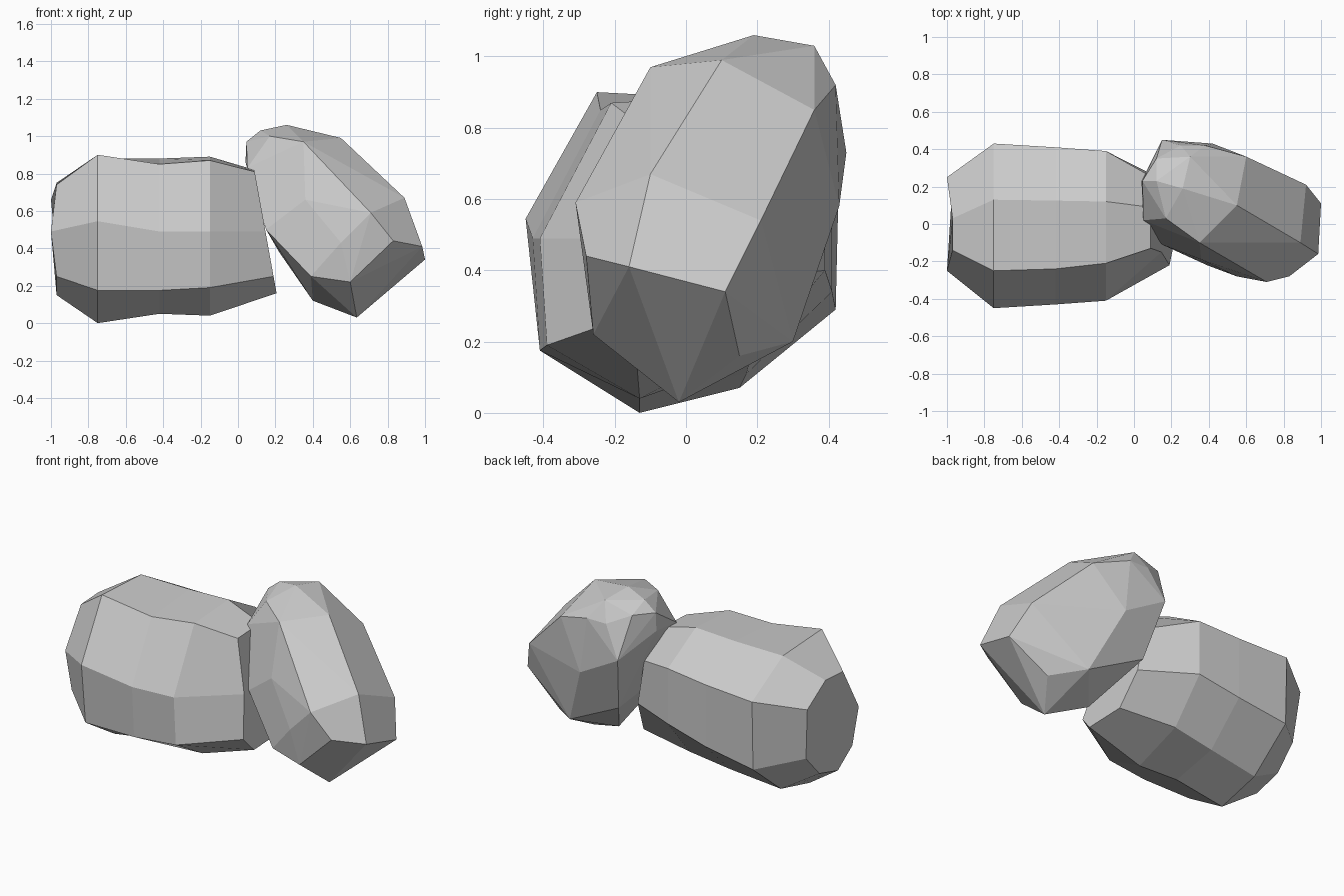
import bpy, bmesh

if "Cube" in bpy.data.objects:
    bpy.data.objects.remove(bpy.data.objects["Cube"])


def finish(bm, name):
    bmesh.ops.recalc_face_normals(bm, faces=bm.faces[:])
    mesh = bpy.data.meshes.new(name)
    bm.to_mesh(mesh)
    bm.free()
    obj = bpy.data.objects.new(name, mesh)
    bpy.context.collection.objects.link(obj)
    return obj


def loft(name, rings):
    """Skin eight-sided (y, z) sections placed along x, each with a lean."""
    bm = bmesh.new()
    loops = [[bm.verts.new((x + lean * (z - 0.5), y, z)) for y, z in section]
             for x, lean, section in rings]
    for a, b in zip(loops, loops[1:]):
        n = len(a)
        for i in range(n):
            j = (i + 1) % n
            bm.faces.new((a[i], a[j], b[j], b[i]))
    bm.faces.new(loops[0])
    bm.faces.new(loops[-1])
    return finish(bm, name)


def hull(name, corners):
    """Faceted stone wrapped around its corner points."""
    bm = bmesh.new()
    for co in corners:
        bm.verts.new(co)
    bmesh.ops.convex_hull(bm, input=bm.verts[:])
    loose = [v for v in bm.verts if not v.link_faces]
    bmesh.ops.delete(bm, geom=loose, context='VERTS')
    bmesh.ops.dissolve_limit(bm, angle_limit=0.07, verts=bm.verts[:], edges=bm.edges[:])
    return finish(bm, name)


# Long boulder lying along x
lying = loft("lying_boulder", [
    (-0.97, 0.0, [(-.14, .74), (-.25, .49), (-.23, .25), (-.09, .15),
                  (.09, .20), (.22, .34), (.25, .66), (.03, .75)]),
    (-0.75, 0.0, [(-.25, .90), (-.45, .545), (-.41, .175), (-.13, .0),
                  (.15, .07), (.42, .29), (.43, .71), (.13, .88)]),
    (-0.42, 0.0, [(-.24, .85), (-.43, .49), (-.41, .175), (-.13, .05),
                  (.17, .11), (.41, .34), (.41, .72), (.125, .88)]),
    (-0.15, 0.0, [(-.21, .87), (-.41, .49), (-.39, .19), (-.13, .04),
                  (.18, .15), (.39, .40), (.39, .74), (.12, .89)]),
    (0.145, -0.18, [(-.13, .81), (-.15, .49), (-.22, .25), (-.14, .16),
                    (.12, .17), (.23, .38), (.24, .66), (.09, .82)]),
])
# The far left corner points bulge out a little
for i in (1, 6):
    lying.data.vertices[i].co.x = -1.0

# Tilted boulder leaning against it
hull("leaning_boulder", [
    # upper end
    (.26, .19, 1.06), (.12, .23, 1.03), (.30, .36, 1.03), (.12, .35, .98),
    (.045, .23, .97), (.17, .03, 1.0), (.05, .02, .83), (.04, .23, .86),
    (.25, .42, .92), (.38, .42, .92), (.15, .45, .73),
    # front and upper slope
    (.55, .10, .99), (.35, -.10, .97), (.89, -.10, .67), (.71, -.31, .59),
    (.36, -.19, .66), (.15, -.11, .50), (.55, -.28, .43), (.83, -.28, .44),
    # back
    (.42, .43, .58), (.60, .36, .85), (.92, .21, .54), (.22, .34, .38),
    # lower end
    (.985, -.16, .41), (1.0, .11, .34), (.755, .15, .16), (.58, .30, .20),
    (.635, -.02, .03), (.60, -.26, .22), (.39, -.22, .25), (.40, .08, .12),
])
